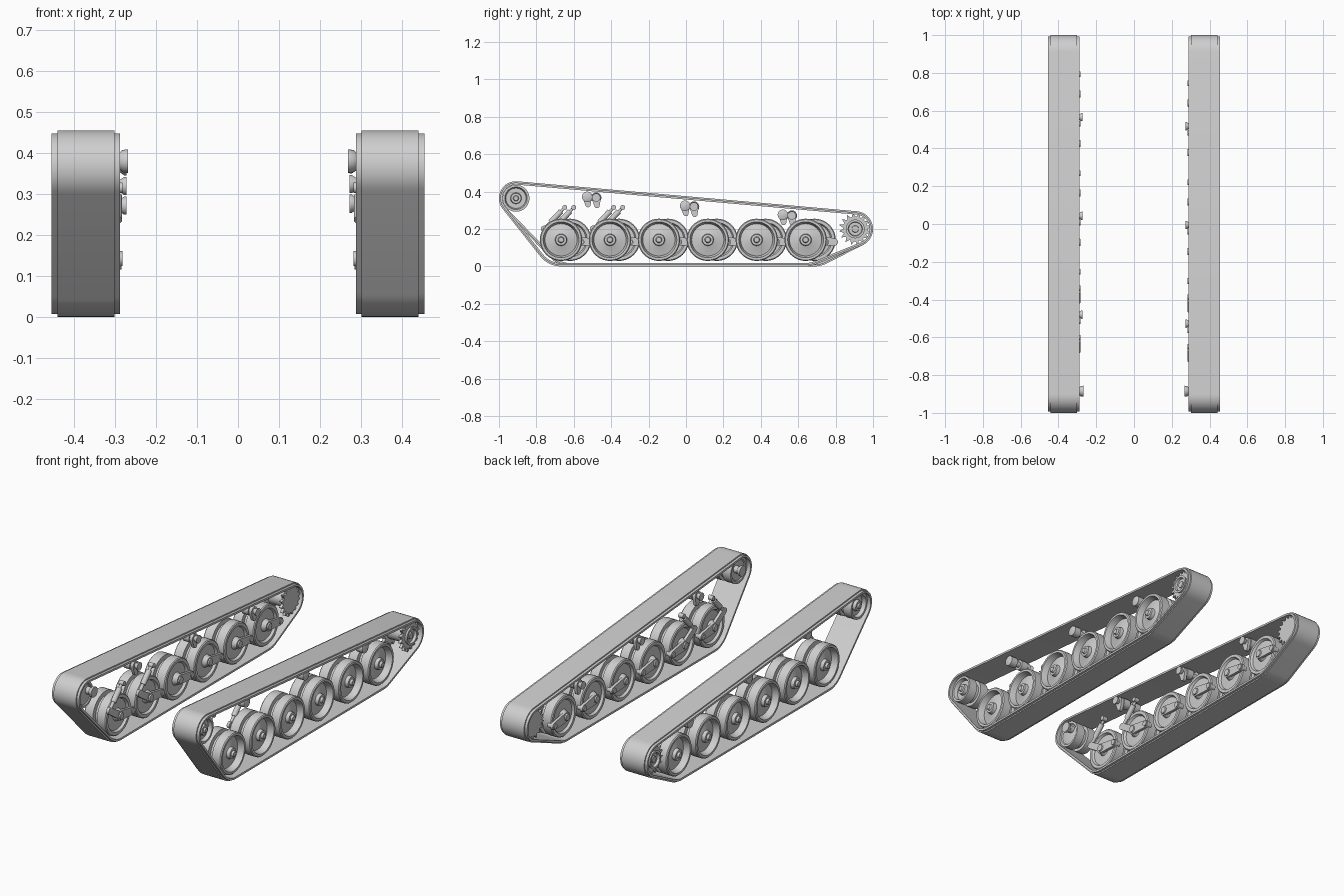
import bpy, bmesh
from math import sin, cos, pi, acos, atan2, hypot
from mathutils import Vector

cube = bpy.data.objects.get("Cube")
if cube:
    bpy.data.objects.remove(cube)

grey = bpy.data.materials.new("plain grey")
grey.use_nodes = True
COLOUR = (0.62, 0.62, 0.62, 1)
grey.diffuse_color = COLOUR
grey.node_tree.nodes["Principled BSDF"].inputs["Base Color"].default_value = COLOUR


def finish(name, bm, side):
    """Flip the part to its side, then store it as a smooth object."""
    for v in bm.verts:
        v.co.x *= side
    bmesh.ops.recalc_face_normals(bm, faces=bm.faces)
    mesh = bpy.data.meshes.new(name)
    bm.to_mesh(mesh)
    bm.free()
    mesh.materials.append(grey)
    obj = bpy.data.objects.new(("left_" if side > 0 else "right_") + name, mesh)
    bpy.context.collection.objects.link(obj)
    bpy.ops.object.select_all(action="DESELECT")
    bpy.context.view_layer.objects.active = obj
    obj.select_set(True)
    bpy.ops.object.shade_smooth_by_angle(angle=0.6)


def skin(bm, rings, closed):
    """Join rings of vertices with quads, closing the loop or capping it."""
    n = len(rings[0])
    pairs = list(zip(rings, rings[1:]))
    if closed:
        pairs.append((rings[-1], rings[0]))
    for a, b in pairs:
        for i in range(n):
            j = (i + 1) % n
            bm.faces.new((a[i], a[j], b[j], b[i]))
    if not closed:
        bm.faces.new(rings[0])
        bm.faces.new(rings[-1])


def lathe(name, side, origin, profile, axis=(1, 0, 0), n=40, closed=False):
    """Turn (distance along axis, radius) pairs around an axis."""
    bm = bmesh.new()
    turn = Vector(axis).to_track_quat("X", "Z")
    rings = []
    for x, r in profile:
        rings.append([bm.verts.new(Vector(origin) + turn @ Vector(
            (x, r * cos(2 * pi * i / n), r * sin(2 * pi * i / n)))) for i in range(n)])
    skin(bm, rings, closed)
    finish(name, bm, side)


def prism(name, side, outline, x0, x1):
    bm = bmesh.new()
    skin(bm, [[bm.verts.new((x, y, z)) for y, z in outline] for x in (x0, x1)], False)
    finish(name, bm, side)


def wrap(circles, inset=0.0, steps=10):
    """Outline of a band stretched round circles (y, z, radius)."""
    normals = []
    for c, d in zip(circles, circles[1:] + circles[:1]):
        dy, dz = d[0] - c[0], d[1] - c[1]
        normals.append(atan2(dz, dy) - acos((c[2] - d[2]) / hypot(dy, dz)))
    points = []
    for k, (y, z, r) in enumerate(circles):
        start = normals[k - 1]
        sweep = (normals[k] - start) % (2 * pi)
        for i in range(steps + 1):
            a = start + sweep * i / steps
            points.append((y + (r - inset) * cos(a), z + (r - inset) * sin(a)))
    return points


def band(name, side, circles, inset0, inset1, x0, x1):
    bm = bmesh.new()
    rings = []
    for x, inset in ((x0, inset0), (x1, inset0), (x1, inset1), (x0, inset1)):
        rings.append([bm.verts.new((x, y, z)) for y, z in wrap(circles, inset, 14)])
    skin(bm, rings, True)
    finish(name, bm, side)


def gear(y, z, teeth, r_in, r_out):
    outline = []
    for i in range(teeth * 4):
        r = r_out if i % 4 in (1, 2) else r_in
        a = 2 * pi * (i + (0.3 if i % 4 == 1 else -0.3 if i % 4 == 2 else 0)) / (teeth * 4)
        outline.append((y + r * cos(a), z + r * sin(a)))
    return outline


# Turned profiles: distance outward, radius
WHEEL = [(0.295, 0.025), (0.315, 0.035), (0.318, 0.085), (0.305, 0.092), (0.305, 0.108),
         (0.31, 0.113), (0.36, 0.113), (0.36, 0.088), (0.385, 0.088), (0.385, 0.113),
         (0.435, 0.113), (0.44, 0.108), (0.44, 0.096), (0.42, 0.09), (0.405, 0.086),
         (0.415, 0.04), (0.418, 0.032), (0.437, 0.029), (0.437, 0.017), (0.448, 0.013)]
IDLER = [(0.31, 0.03), (0.315, 0.055), (0.31, 0.06), (0.31, 0.072), (0.36, 0.072),
         (0.36, 0.055), (0.385, 0.055), (0.385, 0.072), (0.435, 0.072), (0.435, 0.06),
         (0.415, 0.054), (0.415, 0.03), (0.432, 0.027), (0.432, 0.015), (0.44, 0.012)]
ROLLER = [(0.272, 0.022), (0.278, 0.022), (0.29, 0.014), (0.315, 0.014), (0.315, 0.028),
          (0.355, 0.028), (0.355, 0.015), (0.385, 0.015), (0.385, 0.028), (0.425, 0.028),
          (0.43, 0.015)]
HUB = [(0.305, 0.045), (0.43, 0.045), (0.445, 0.05), (0.445, 0.038), (0.425, 0.034),
       (0.425, 0.02), (0.438, 0.017)]

IDLER_Y, IDLER_Z = -0.909, 0.364
DRIVE_Y, DRIVE_Z = 0.905, 0.2
WHEEL_Z, SPACING = 0.142, 0.2615

for side in (1, -1):
    # The two suspensions are staggered along the hull
    first = -0.668 if side > 0 else -0.62
    wheels = [first + SPACING * i for i in range(6)]

    # Track: wide web with a narrower raised tread
    path = [(wheels[0], WHEEL_Z, WHEEL_Z), (wheels[-1], WHEEL_Z, WHEEL_Z),
            (DRIVE_Y, DRIVE_Z, 0.095), (IDLER_Y, IDLER_Z, 0.091)]
    band("track_web", side, path, 0.007, 0.018, 0.288, 0.455)
    band("track_tread", side, path, 0.0, 0.008, 0.302, 0.441)

    # Road wheels and trailing arms
    for i, y in enumerate(wheels):
        lathe("road_wheel_%d" % i, side, (0, y, WHEEL_Z), WHEEL)
        lathe("arm_hub_%d" % i, side, (0, y, WHEEL_Z), [(0.282, 0.018), (0.31, 0.024)], n=20)
        prism("swing_arm_%d" % i, side,
              wrap([(y, WHEEL_Z, 0.027), (y + 0.105, WHEEL_Z - 0.012, 0.02)]), 0.289, 0.304)
        lathe("arm_pivot_%d" % i, side, (0, y + 0.105, WHEEL_Z - 0.012),
              [(0.284, 0.015), (0.325, 0.015)], n=20)

    # Shock absorbers on the two leading wheels
    for i, y in enumerate(wheels[:2]):
        foot, top = Vector((0.298, y - 0.09, 0.2)), Vector((0.298, y + 0.02, 0.315))
        prism("shock_link_%d" % i, side,
              wrap([(y, WHEEL_Z, 0.02), (foot.y, foot.z, 0.018)]), 0.29, 0.306)
        lathe("shock_absorber_%d" % i, side, foot,
              [(0, 0.009), (0.05, 0.009), (0.05, 0.015), (0.13, 0.015), (0.13, 0.008),
               (0.158, 0.008)], axis=top - foot, n=20)
        lathe("shock_mount_%d" % i, side, (0, top.y, top.z),
              [(0.282, 0.013), (0.31, 0.013)], n=20)

    # Return rollers hung beneath the upper run, with teardrop brackets
    for i in range(3):
        y = first + 0.14 + i * 2 * SPACING
        z = 0.372 - 0.0917 * (y + 0.53)
        lathe("return_roller_%d" % i, side, (0, y, z), ROLLER, n=28)
        prism("roller_bracket_%d" % i, side,
              wrap([(y, z, 0.025), (y + 0.004, z - 0.042, 0.014)]), 0.295, 0.312)

    # Front idler on its cranked axle
    lathe("idler_wheel", side, (0, IDLER_Y, IDLER_Z), IDLER)
    lathe("idler_axle", side, (0, -0.885, 0.38),
          [(0.268, 0.029), (0.282, 0.027), (0.29, 0.02), (0.315, 0.02)], n=28)

    # Rear drive sprocket: two toothed rings on a hub
    for i, x in enumerate((0.305, 0.415)):
        prism("sprocket_ring_%d" % i, side, gear(DRIVE_Y, DRIVE_Z, 16, 0.066, 0.086), x, x + 0.016)
    lathe("sprocket_hub", side, (0, DRIVE_Y, DRIVE_Z), HUB)
